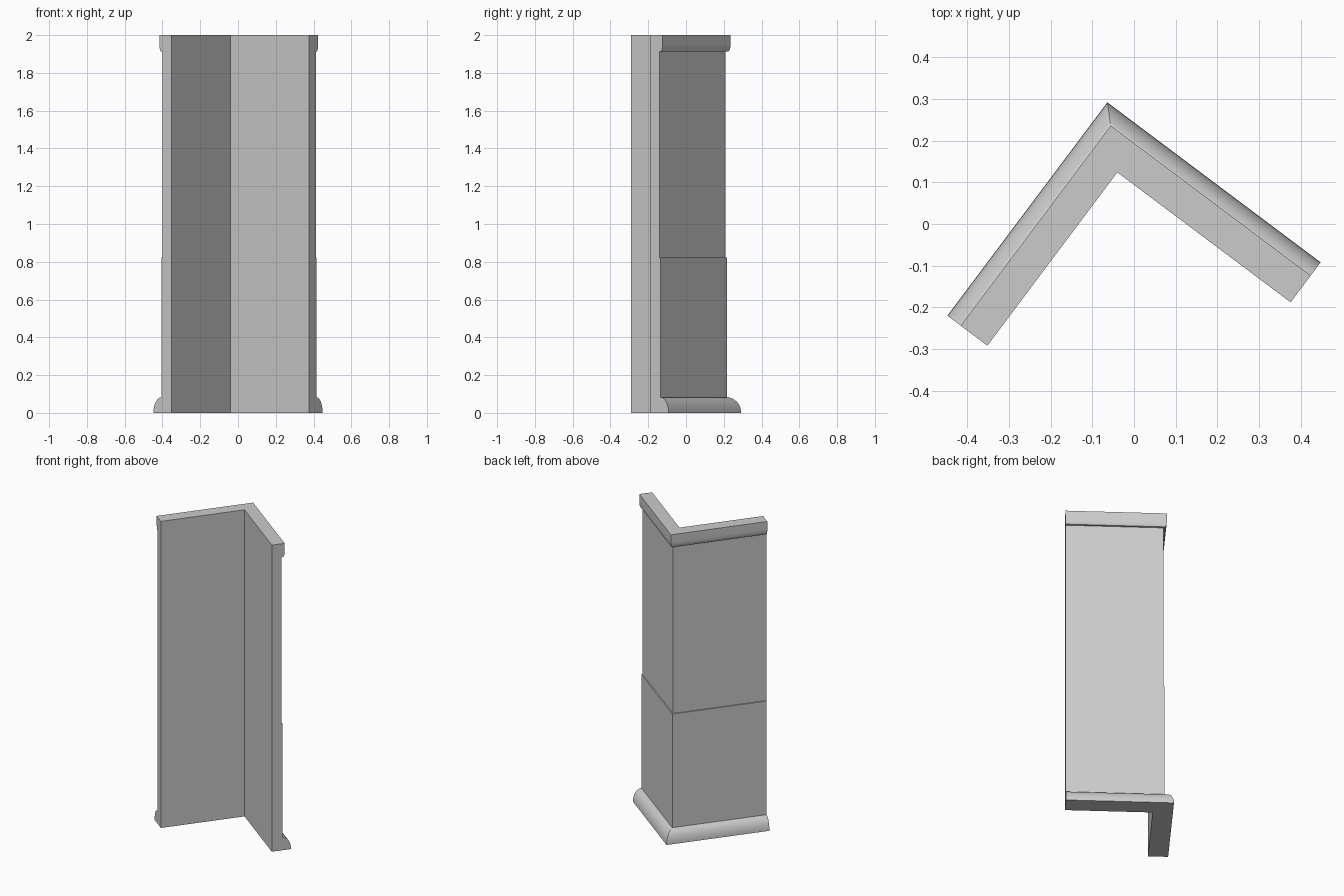
import bpy, bmesh, math
from mathutils import Vector

cube = bpy.data.objects.get("Cube")
if cube:
    bpy.data.objects.remove(cube, do_unlink=True)

# One stone colour
stone = bpy.data.materials.new("stone_grey")
stone.use_nodes = True
grey = (0.6, 0.6, 0.6, 1)
stone.diffuse_color = grey
stone.node_tree.nodes["Principled BSDF"].inputs["Base Color"].default_value = grey

# Plan: two equal wings meeting at a right angle
ARM = 0.52
left_normal, right_normal = Vector((-0.8, 0.6, 0)), Vector((0.6, 0.8, 0))
corner = Vector((-0.04, 0.124, 0))
stations = [
    (corner - right_normal * ARM, left_normal),
    (corner, left_normal + right_normal),
    (corner - left_normal * ARM, right_normal),
]


def quarter_round(d, z, width, height, start, end, steps=8):
    """Points on an elliptical arc, in wall depth and height."""
    angles = [math.radians(start + (end - start) * i / steps) for i in range(steps + 1)]
    return [(d + width * math.cos(a), z + height * math.sin(a)) for a in angles]


# Wall section: skirting, lower panel, recessed upper panel, cornice
LOWER, UPPER, CAP = 0.067, 0.06, 0.08
profile = [(0, 0)]
profile += quarter_round(LOWER, 0, 0.12 - LOWER, 0.082, 0, 90)
profile += [(LOWER, 0.823), (UPPER, 0.823), (UPPER, 1.912)]
profile += quarter_round(CAP - 0.012, 1.95, 0.012, 0.038, -90, 0, 6)
profile += [(CAP, 2), (0, 2)]

# Sweep the section along the plan with a mitred corner
bm = bmesh.new()
rings = [[bm.verts.new(p + n * d + Vector((0, 0, z))) for d, z in profile]
         for p, n in stations]
for a, b in zip(rings, rings[1:]):
    for i in range(len(profile)):
        j = (i + 1) % len(profile)
        bm.faces.new((a[i], a[j], b[j], b[i]))
bm.faces.new(rings[0])
bm.faces.new(rings[-1])
bmesh.ops.recalc_face_normals(bm, faces=bm.faces)

mesh = bpy.data.meshes.new("corner_wall")
bm.to_mesh(mesh)
bm.free()
mesh.materials.append(stone)
wall = bpy.data.objects.new("corner_wall", mesh)
bpy.context.collection.objects.link(wall)

# Smooth mouldings, crisp edges
bpy.ops.object.select_all(action="DESELECT")
wall.select_set(True)
bpy.context.view_layer.objects.active = wall
bpy.ops.object.shade_smooth_by_angle(angle=math.radians(30))
